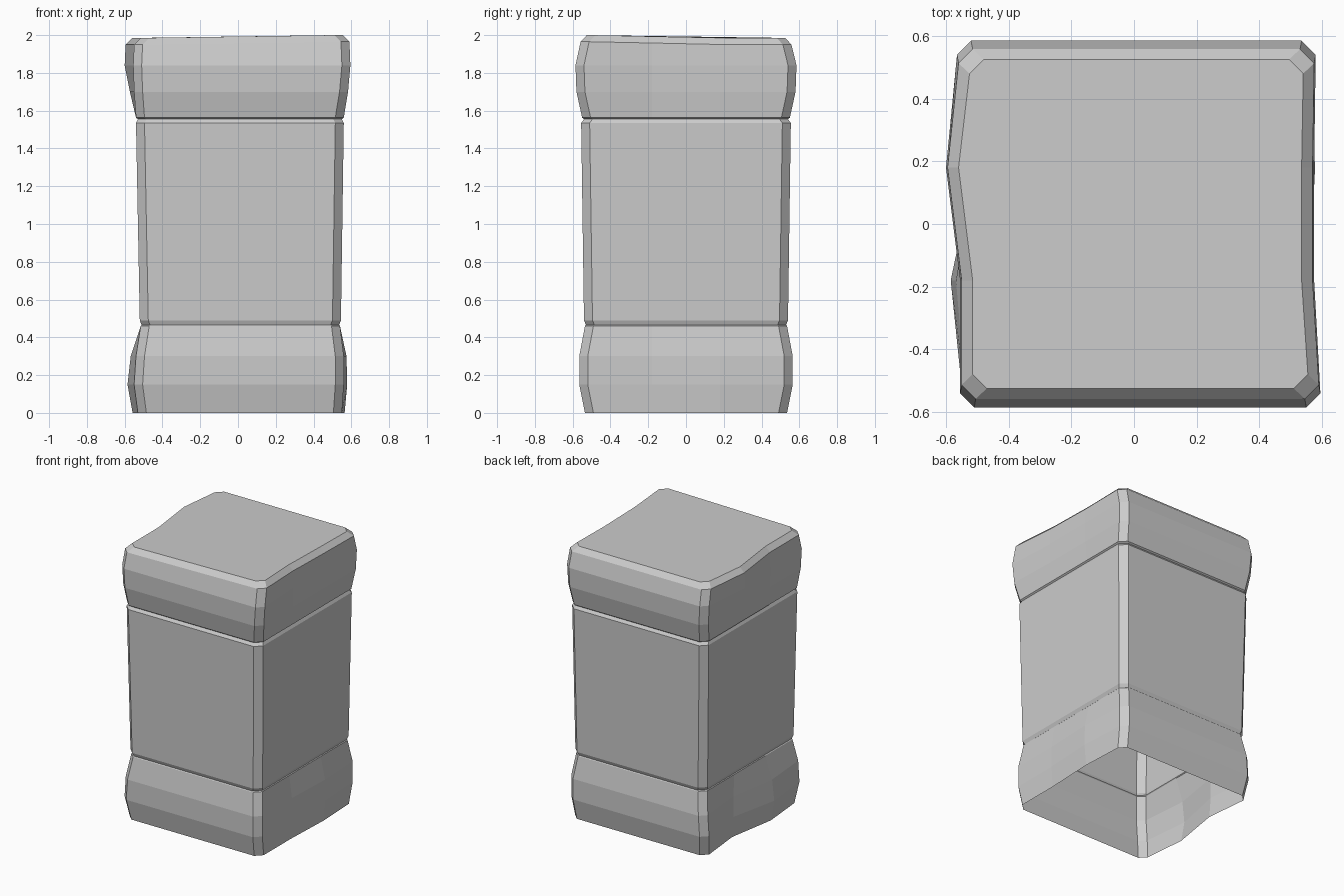
import bpy
import bmesh

# Remove the default cube
default = bpy.data.objects.get("Cube")
if default:
    bpy.data.objects.remove(default, do_unlink=True)

# Single stone colour
stone = bpy.data.materials.new("grey_stone")
stone.use_nodes = True
stone_colour = (0.6, 0.6, 0.6, 1)
stone.diffuse_color = stone_colour
stone.node_tree.nodes["Principled BSDF"].inputs["Base Color"].default_value = stone_colour

CHAMFER = 0.045     # width of the cut corners
DENT = 0.18         # depth position of the worn points on each side


def slope(x, y):
    """Drop of the worn top, highest at the front corner."""
    across = min(1, max(0, 0.5 - x))
    back = min(1, max(0, (y + 0.5) / 0.7))
    return 0.015 * max(across, back)


def make_ring(bm, z, left, right, depth, wear, weight, tilted):
    """Square ring with cut corners and two worn points per side."""
    inner = depth - CHAMFER
    left_x = [left + w * weight for w in wear["left"]]
    right_x = [right + w * weight for w in wear["right"]]
    side_y = [-inner, -DENT, DENT, inner]
    # Counterclockwise: front edge, right side, back edge, left side
    points = [(left_x[0] + CHAMFER, -depth), (right_x[0] - CHAMFER, -depth)]
    points += list(zip(right_x, side_y))
    points += [(right_x[-1] - CHAMFER, depth), (left_x[-1] + CHAMFER, depth)]
    points += list(zip(reversed(left_x), reversed(side_y)))
    return [bm.verts.new((x, y, z - (slope(x, y) if tilted else 0)))
            for x, y in points]


def make_block(name, rows, wear, closed_top=False):
    """Loft a stack of rings; rows hold height, left, right, depth, wear."""
    bm = bmesh.new()
    rings = []
    for index, (z, left, right, depth, weight) in enumerate(rows):
        tilted = closed_top and index >= len(rows) - 2
        rings.append(make_ring(bm, z, left, right, depth, wear, weight, tilted))
    for low, high in zip(rings, rings[1:]):
        count = len(low)
        for i in range(count):
            j = (i + 1) % count
            bm.faces.new((low[i], low[j], high[j], high[i]))
    if closed_top:
        bm.faces.new(rings[-1])
    mesh = bpy.data.meshes.new(name)
    bm.to_mesh(mesh)
    bm.free()
    mesh.materials.append(stone)
    block = bpy.data.objects.new(name, mesh)
    bpy.context.collection.objects.link(block)
    return block


# Sideways wear from front to back on each side
straight = {"left": (0, 0, 0, 0), "right": (0, 0, 0, 0)}
base_wear = {"left": (0, -0.035, 0.04, 0), "right": (0, 0, 0.018, 0)}
cap_wear = {"left": (0, 0, -0.045, -0.01), "right": (0.015, -0.005, -0.005, 0)}

# Bulging base, open underneath
make_block("base", [
    (0, -0.53, 0.55, 0.535, 0.8),
    (0.15, -0.55, 0.56, 0.565, 1),
    (0.3, -0.54, 0.56, 0.565, 0.8),
    (0.46, -0.515, 0.54, 0.535, 0),
    (0.465, -0.51, 0.535, 0.53, 0),
], base_wear)

# Tapered shaft with bevelled ends
make_block("shaft", [
    (0.465, -0.51, 0.535, 0.53, 0),
    (0.49, -0.52, 0.545, 0.54, 0),
    (1.535, -0.54, 0.56, 0.555, 0),
    (1.555, -0.53, 0.55, 0.54, 0),
], straight)

# Worn cap with a bevelled, slightly tilted top
make_block("cap", [
    (1.555, -0.53, 0.55, 0.54, 0),
    (1.563, -0.54, 0.56, 0.55, 0),
    (1.7, -0.55, 0.575, 0.58, 0.5),
    (1.84, -0.555, 0.58, 0.585, 1),
    (1.965, -0.55, 0.575, 0.558, 1),
    (2, -0.515, 0.54, 0.525, 1),
], cap_wear, closed_top=True)
